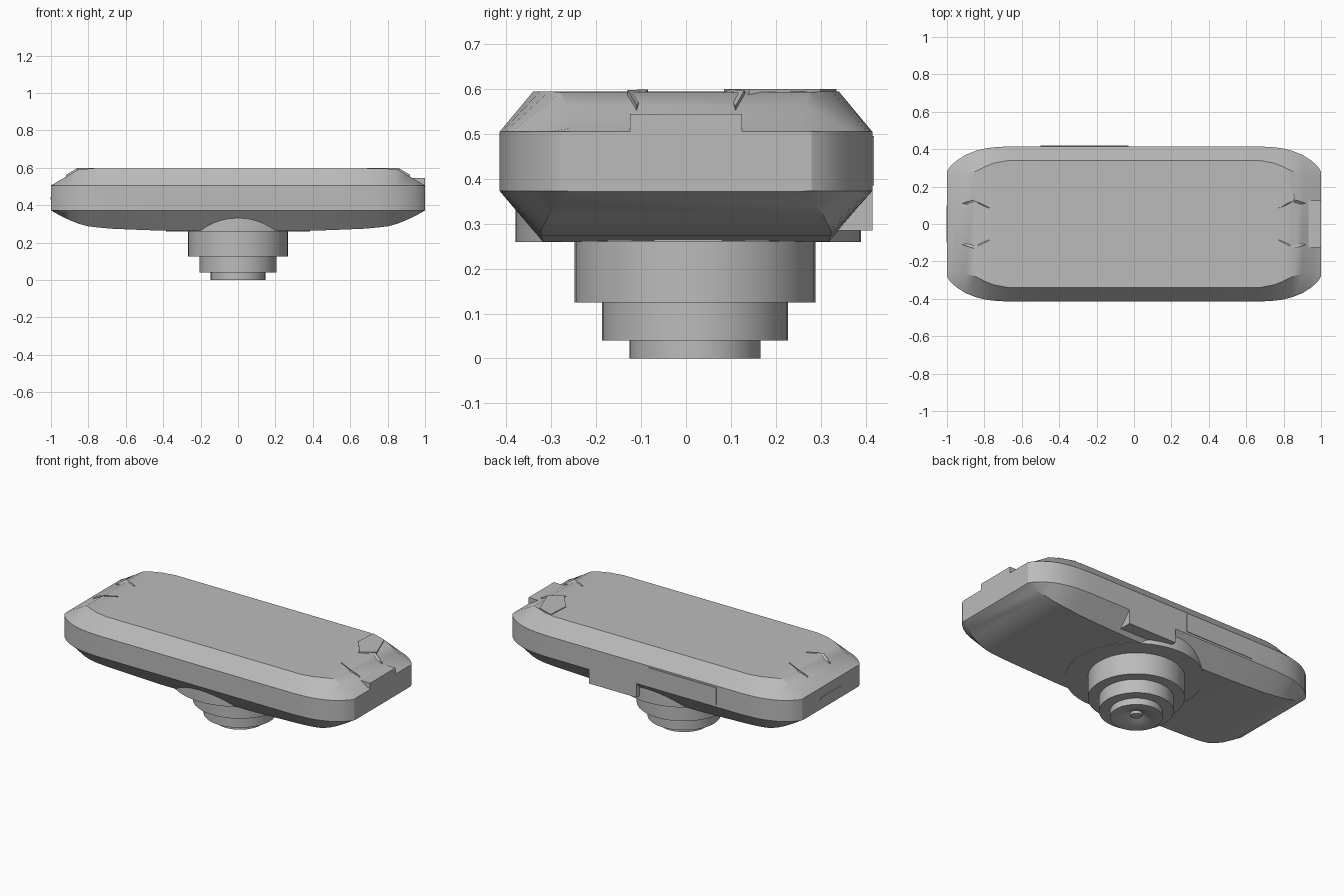
import bpy, bmesh, math

if "Cube" in bpy.data.objects:
    bpy.data.objects.remove(bpy.data.objects["Cube"])

grey = bpy.data.materials.new("mid_grey")
grey.diffuse_color = (0.5, 0.5, 0.5, 1)
grey.use_nodes = True
grey.node_tree.nodes["Principled BSDF"].inputs["Base Color"].default_value = grey.diffuse_color


def finish(name, bm, angle=30):
    bmesh.ops.recalc_face_normals(bm, faces=bm.faces)
    me = bpy.data.meshes.new(name)
    bm.to_mesh(me)
    bm.free()
    ob = bpy.data.objects.new(name, me)
    bpy.context.collection.objects.link(ob)
    me.materials.append(grey)
    bpy.ops.object.select_all(action='DESELECT')
    ob.select_set(True)
    bpy.context.view_layer.objects.active = ob
    bpy.ops.object.shade_smooth_by_angle(angle=math.radians(angle))
    return ob


def skin(bm, rings):
    for a, b in zip(rings, rings[1:]):
        n = len(a)
        for i in range(n):
            bm.faces.new((a[i], a[(i + 1) % n], b[(i + 1) % n], b[i]))
    bm.faces.new(rings[0])
    bm.faces.new(rings[-1])


def prism(name, bottom, top):
    bm = bmesh.new()
    skin(bm, [[bm.verts.new(p) for p in ring] for ring in (bottom, top)])
    return finish(name, bm)


def box(name, x0, x1, y0, y1, z0, z1):
    base = [(x0, y0), (x1, y0), (x1, y1), (x0, y1)]
    return prism(name, [(x, y, z0) for x, y in base], [(x, y, z1) for x, y in base])


def turned(name, profile, cy, n=40):
    bm = bmesh.new()
    skin(bm, [[bm.verts.new((r * math.cos(2 * math.pi * i / n),
                             cy + r * math.sin(2 * math.pi * i / n), z))
               for i in range(n)] for r, z in profile])
    return finish(name, bm)


# Body: sections lofted along x
# (x, half width, bottom half width, bottom z, top half width, top z)
half = [(0.3, .415, .32, .261, .34, .595), (0.5, .415, .32, .267, .34, .595),
        (0.67, .415, .322, .274, .34, .595), (0.75, .41, .324, .281, .325, .595),
        (0.8, .403, .322, .287, .305, .595), (0.85, .39, .315, .30, .28, .593),
        (0.9, .37, .305, .32, .265, .564), (0.95, .338, .285, .344, .255, .535),
        (0.985, .305, .265, .363, .25, .514), (1.0, .28, .25, .372, .245, .506)]
sections = [(-s[0],) + s[1:] for s in reversed(half)] + half
bm = bmesh.new()
rings = []
for x, w, bw, b, tw, t in sections:
    pts = [(w, .505), (w, .373), (bw, b), (-bw, b), (-w, .373), (-w, .505), (-tw, t), (tw, t)]
    rings.append([bm.verts.new((x, y, z)) for y, z in pts])
skin(bm, rings)
finish("body", bm)

# Lens flange and stepped barrel with a dished front
turned("lens_flange", [(.385, .42), (.385, .259)], .005, 56)
turned("lens_barrel", [(.268, .30), (.268, .125), (.207, .125), (.207, .04), (.146, .04),
                       (.146, 0), (.085, 0), (.035, .025), (.03, .01)], .02)

# End block and rear block
box("end_block", .84, 1.0, -.125, .125, .38, .545)
box("rear_block", .05, .38, .28, .415, .285, .45)

# Rear door plate and end slot plate
box("rear_plate", -.5, -.03, .41, .419, .385, .495)
box("end_slot", -1.002, -.99, -.10, .10, .43, .445)

# Five-sided button on the top corner
out = [(.69, .20), (.70, .335), (.80, .30), (.86, .14), (.78, .085)]
prism("corner_button", [(x, y, .53) for x, y in out], [(x, y, .600) for x, y in out])

# Small ridges beside the end slopes
for sx, sy in ((1, 1), (1, -1), (-1, 1), (-1, -1)):
    tri = [(.77, .085), (.86, .13), (.92, .11)]
    zs = (.593, .592, .556)
    prism("slope_ridge", [(sx * x, sy * y, .5) for x, y in tri],
          [(sx * x, sy * y, z + .006) for (x, y), z in zip(tri, zs)])
